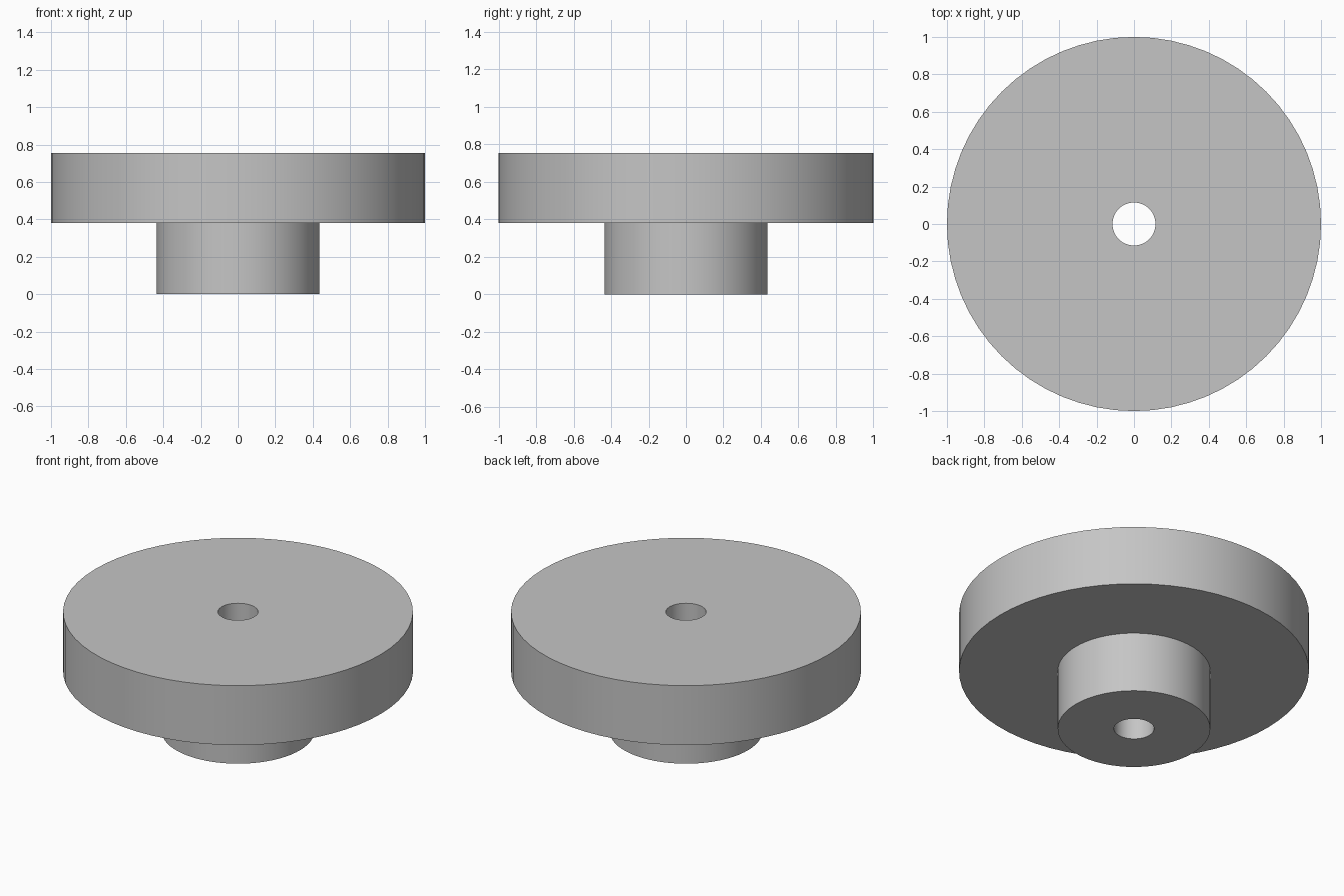
import bpy
import bmesh
import math
from mathutils import Vector

cube = bpy.data.objects.get("Cube")
if cube:
    bpy.data.objects.remove(cube, do_unlink=True)

SEGMENTS = 64
BORE, HUB, DISC = 0.115, 0.436, 1.0      # radii
SHOULDER, TOP = 0.38, 0.755              # heights

# Plain grey material
grey = bpy.data.materials.new("plain_grey")
grey.use_nodes = True
colour = (0.56, 0.56, 0.56, 1)
grey.diffuse_color = colour
grey.node_tree.nodes["Principled BSDF"].inputs["Base Color"].default_value = colour


def lathe(name, profile):
    """Revolve a closed (radius, height) outline around the z axis."""
    bm = bmesh.new()
    verts = [bm.verts.new((r, 0, z)) for r, z in profile]
    edges = [bm.edges.new((v, verts[(i + 1) % len(verts)]))
             for i, v in enumerate(verts)]
    bmesh.ops.spin(bm, geom=verts + edges, cent=Vector(), axis=(0, 0, 1),
                   angle=math.tau, steps=SEGMENTS)
    bmesh.ops.remove_doubles(bm, verts=bm.verts[:], dist=0.0001)
    bmesh.ops.recalc_face_normals(bm, faces=bm.faces[:])
    mesh = bpy.data.meshes.new(name)
    bm.to_mesh(mesh)
    bm.free()
    mesh.materials.append(grey)
    obj = bpy.data.objects.new(name, mesh)
    bpy.context.collection.objects.link(obj)
    bpy.ops.object.select_all(action='DESELECT')
    obj.select_set(True)
    bpy.context.view_layer.objects.active = obj
    bpy.ops.object.shade_smooth_by_angle(angle=math.radians(30))
    return obj


# Wide disc on a narrow hub, with a bore through both
lathe("disc_with_hub", [
    (BORE, 0), (HUB, 0), (HUB, SHOULDER),
    (DISC, SHOULDER), (DISC, TOP), (BORE, TOP),
])
